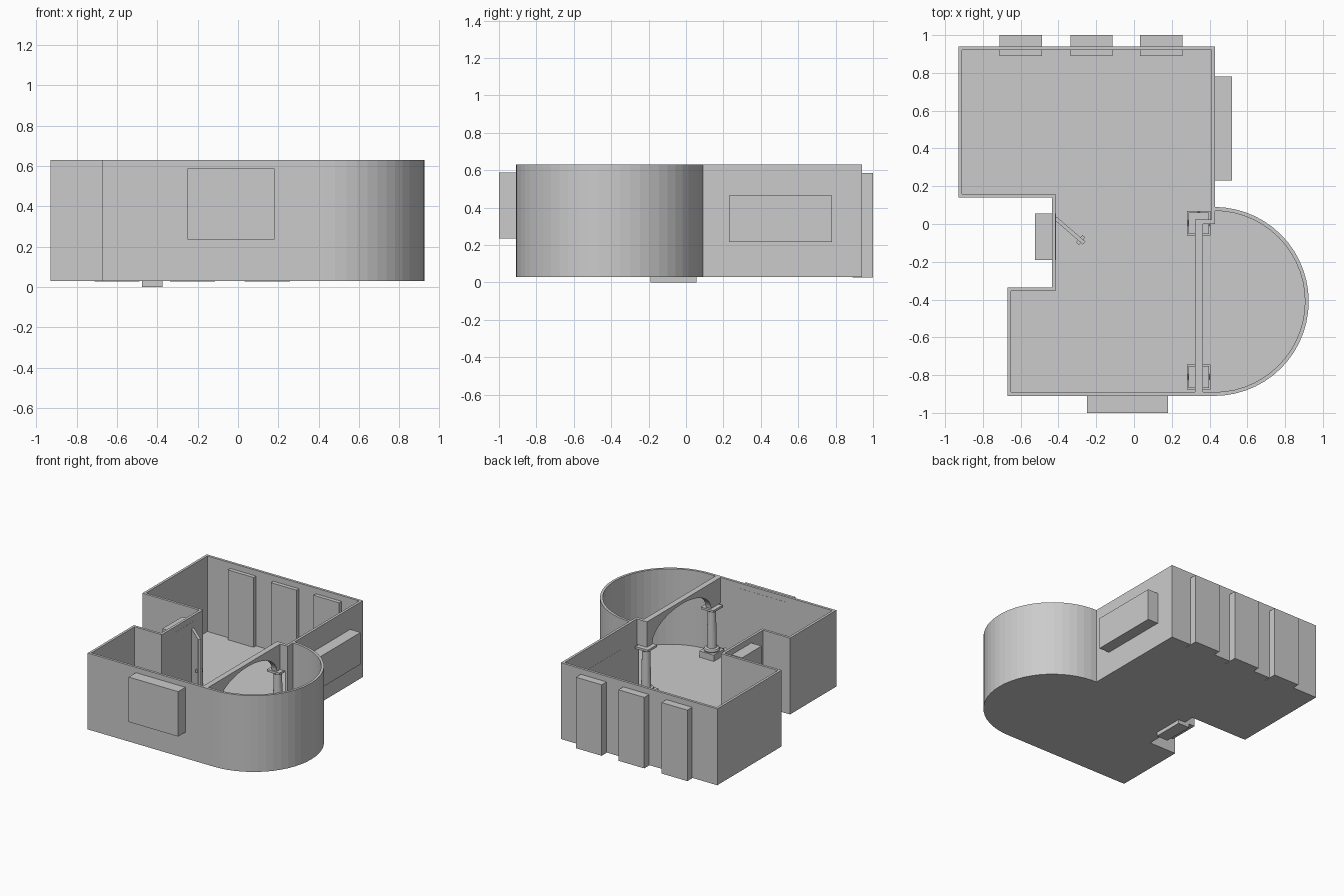
import bpy, bmesh, math
from mathutils import Matrix

if "Cube" in bpy.data.objects:
    bpy.data.objects.remove(bpy.data.objects["Cube"])

Z0, Z1, T = 0.03, 0.63, 0.02


def finish(name, bm):
    bmesh.ops.recalc_face_normals(bm, faces=bm.faces)
    me = bpy.data.meshes.new(name)
    bm.to_mesh(me)
    bm.free()
    ob = bpy.data.objects.new(name, me)
    bpy.context.collection.objects.link(ob)
    return ob


def box(name, x0, x1, y0, y1, z0, z1):
    bm = bmesh.new()
    bmesh.ops.create_cube(bm, size=1)
    bmesh.ops.scale(bm, vec=(x1 - x0, y1 - y0, z1 - z0), verts=bm.verts)
    bmesh.ops.translate(bm, vec=((x0 + x1) / 2, (y0 + y1) / 2, (z0 + z1) / 2), verts=bm.verts)
    return finish(name, bm)


def extrude(name, pts, vec):
    bm = bmesh.new()
    f = bm.faces.new([bm.verts.new(p) for p in pts])
    r = bmesh.ops.extrude_face_region(bm, geom=[f], use_keep_orig=True)
    bmesh.ops.translate(bm, vec=vec, verts=[v for v in r["geom"] if isinstance(v, bmesh.types.BMVert)])
    return finish(name, bm)


def lathe(name, x, y, profile, n=24):
    bm = bmesh.new()
    rings = [[bm.verts.new((x + r * math.cos(2 * math.pi * i / n), y + r * math.sin(2 * math.pi * i / n), z))
              for i in range(n)] for r, z in profile]
    for a, b in zip(rings, rings[1:]):
        for i in range(n):
            bm.faces.new((a[i], a[(i + 1) % n], b[(i + 1) % n], b[i]))
    bm.faces.new(rings[0])
    bm.faces.new(rings[-1])
    return finish(name, bm)


def outline(d, n=28):
    """Plan of the room, inset by d, with the round bay on the right."""
    pts = [(-.93 + d, .94 - d), (.43 - d, .94 - d), (.43 - d, .09 - d)]
    for i in range(1, n + 1):
        a = math.pi / 2 - math.pi * i / n
        pts.append((.425 + (.5 - d) * math.cos(a), -.41 + (.5 - d) * math.sin(a)))
    return pts + [(-.67 + d, -.91 + d), (-.67 + d, -.335 - d), (-.435 + d, -.335 - d),
                  (-.435 + d, .14 + d), (-.93 + d, .14 + d)]


# Walls: ring between outer and inset plan
bm = bmesh.new()
loops = [[bm.verts.new((x, y, z)) for x, y in outline(d)]
         for d, z in ((0, Z0), (0, Z1), (T, Z1), (T, Z0))]
for k in range(4):
    a, b = loops[k], loops[(k + 1) % 4]
    for i in range(len(a)):
        j = (i + 1) % len(a)
        bm.faces.new((a[i], a[j], b[j], b[i]))
finish("walls", bm)
box("wall_stub", .41, .43, 0, .09, Z0, Z1)

# Floor
extrude("floor", [(x, y, Z0) for x, y in outline(T / 2)], (0, 0, .006))

# Window blocks
for i, x in enumerate((-.60, -.225, .145)):
    box(f"back_window_{i + 1}", x - .112, x + .112, .89, 1.0, .027, .585)
box("front_window", -.25, .18, -1.0, -.889, .235, .588)
box("right_window", .409, .52, .23, .78, .215, .465)

# Doorway block, threshold and open door
box("doorway", -.525, -.414, -.19, .055, Z0, .585)
box("threshold", -.475, -.375, -.19, .055, 0, .038)
turn = Matrix.Translation((-.415, .03, 0)) @ Matrix.Rotation(math.atan2(-.13, .15), 4, 'Z')
for name, dims in (("door", (0, .2, -.01, .01, .04, .535)),
                   ("door_handle", (.165, .185, -.026, .026, .27, .29))):
    box(name, *dims).data.transform(turn)

# Columns with square base and capital
for name, y in (("back", .005), ("front", -.81)):
    x = .343
    box(f"{name}_column_base", x - .063, x + .063, y - .065, y + .065, Z0, .085)
    lathe(f"{name}_column_shaft", x, y, [(.055, .085), (.058, .095), (.052, .107), (.036, .112), (.030, .395),
                                         (.036, .40), (.047, .415)])
    box(f"{name}_column_capital", x - .055, x + .055, y - .057, y + .057, .413, .43)

# Arch wall resting on the columns
n = 24
arc = [(.322, -.405 + .365 * math.cos(math.pi * i / n), .43 + .175 * math.sin(math.pi * i / n))
       for i in range(n + 1)]
extrude("arch", [(.322, .025, .43)] + arc + [(.322, -.892, .43), (.322, -.892, Z1), (.322, .025, Z1)],
        (.044, 0, 0))
box("arch_return", .36, .43, 0, .025, .43, Z1)
